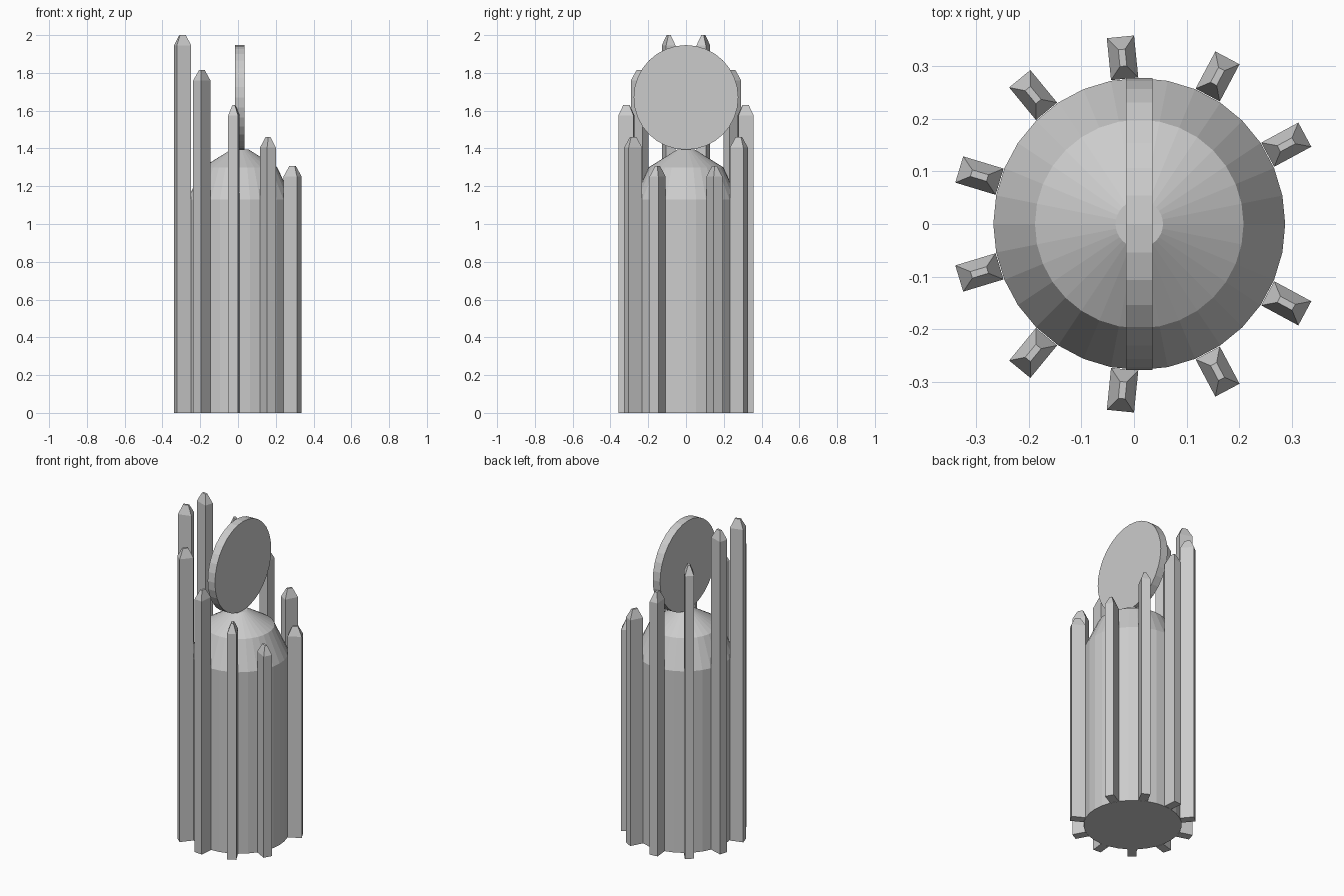
import bpy
import bmesh
from math import cos, sin, pi, radians
from mathutils import Matrix

cube = bpy.data.objects.get("Cube")
if cube:
    bpy.data.objects.remove(cube, do_unlink=True)

CX = 0.01          # axis of the drum
RADIUS = 0.277
SEGMENTS = 32

grey = bpy.data.materials.new("plain grey")
grey.use_nodes = True
colour = (0.6, 0.6, 0.6, 1)
grey.diffuse_color = colour
grey.node_tree.nodes["Principled BSDF"].inputs["Base Color"].default_value = colour


def loft(name, rings):
    """Solid skinned through a stack of rings, capped at both ends."""
    bm = bmesh.new()
    loops = [[bm.verts.new(p) for p in ring] for ring in rings]
    n = len(loops[0])
    for low, high in zip(loops, loops[1:]):
        for i in range(n):
            j = (i + 1) % n
            bm.faces.new((low[i], low[j], high[j], high[i]))
    bm.faces.new(loops[0][::-1])
    bm.faces.new(loops[-1])
    bmesh.ops.recalc_face_normals(bm, faces=bm.faces)
    mesh = bpy.data.meshes.new(name)
    bm.to_mesh(mesh)
    bm.free()
    mesh.materials.append(grey)
    obj = bpy.data.objects.new(name, mesh)
    bpy.context.collection.objects.link(obj)
    return obj


def circle(r, z):
    steps = [2 * pi * i / SEGMENTS for i in range(SEGMENTS)]
    return [(r * cos(a), r * sin(a), z) for a in steps]


def rectangle(depth, width, z):
    return [(sx * depth / 2, sy * width / 2, z)
            for sx, sy in ((-1, -1), (1, -1), (1, 1), (-1, 1))]


# Drum with a faceted domed top
profile = [(RADIUS, 0), (RADIUS, 1.13), (0.198, 1.30), (0.045, 1.395)]
drum = loft("drum", [circle(r, z) for r, z in profile])
drum.location.x = CX

# Upright disc standing on the dome
disc = loft("upright_disc", [circle(RADIUS, -0.025), circle(RADIUS, 0.025)])
disc.matrix_world = Matrix.Translation((CX, 0, 1.67)) @ Matrix.Rotation(pi / 2, 4, "Y")

# Pointed slats, stepping down from the right side to the left in mirrored pairs
DEPTH, WIDTH, TIP = 0.08, 0.052, 0.055
for k, top in enumerate((2.0, 1.815, 1.63, 1.46, 1.307)):
    for side, label in ((1, "back"), (-1, "front")):
        angle = side * (pi - radians(33.7) * (k + 0.5))
        slat = loft(f"{label}_slat_{k + 1}", [
            rectangle(DEPTH, WIDTH, 0),
            rectangle(DEPTH, WIDTH, top - TIP),
            rectangle(DEPTH * 0.4, WIDTH * 0.25, top)])
        r = RADIUS + DEPTH / 2
        slat.location = (CX + r * cos(angle), r * sin(angle), 0)
        slat.rotation_euler.z = angle
